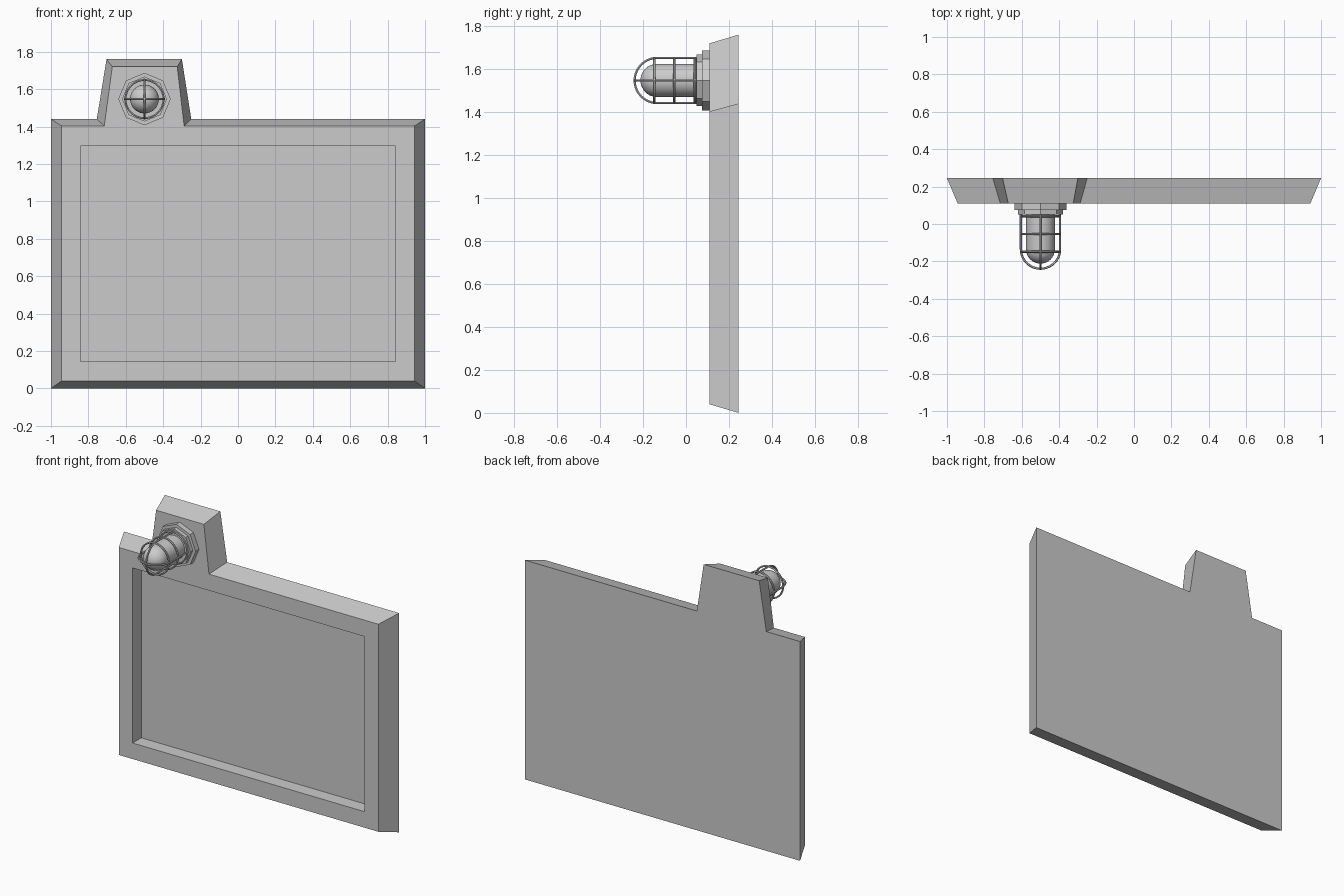
import bpy, bmesh
from math import pi, sin, cos
from mathutils import Matrix, Vector

if "Cube" in bpy.data.objects:
    bpy.data.objects.remove(bpy.data.objects["Cube"])

LX, LZ = -0.50, 1.547          # lamp axis
FRONT, FLOOR, BACK = 0.11, 0.20, 0.245


def add_mesh(name, bm):
    bmesh.ops.recalc_face_normals(bm, faces=bm.faces[:])
    mesh = bpy.data.meshes.new(name)
    bm.to_mesh(mesh)
    bm.free()
    ob = bpy.data.objects.new(name, mesh)
    bpy.context.collection.objects.link(ob)
    return ob


def smooth(ob):
    bpy.ops.object.select_all(action='DESELECT')
    ob.select_set(True)
    bpy.context.view_layer.objects.active = ob
    bpy.ops.object.shade_smooth_by_angle()


def loop(bm, pts, y):
    return [bm.verts.new((x, y, z)) for x, z in pts]


def walls(bm, a, b):
    n = len(a)
    for i in range(n):
        j = (i + 1) % n
        bm.faces.new((a[i], a[j], b[j], b[i]))


# Sign board: bevelled outline with a lamp tab and a recessed panel
back_pts = [(-1, 0), (1, 0), (1, 1.44), (-0.25, 1.44), (-0.30, 1.76),
            (-0.703, 1.76), (-0.755, 1.44), (-1, 1.44)]
front_pts = [(-0.943, 0.04), (0.943, 0.04), (0.943, 1.403), (-0.288, 1.403),
             (-0.325, 1.72), (-0.672, 1.72), (-0.715, 1.403), (-0.943, 1.403)]
panel_pts = [(-0.843, 0.145), (0.843, 0.145), (0.843, 1.295), (-0.843, 1.295)]
bm = bmesh.new()
back, front = loop(bm, back_pts, BACK), loop(bm, front_pts, FRONT)
rim, floor = loop(bm, panel_pts, FRONT), loop(bm, panel_pts, FLOOR)
walls(bm, back, front)
walls(bm, rim, floor)
bm.faces.new(back)
bm.faces.new(floor)
rim_edges = [bm.edges.get((l[i - 1], l[i])) for l in (front, rim) for i in range(len(l))]
bmesh.ops.triangle_fill(bm, edges=rim_edges, use_beauty=True, normal=(0, -1, 0))
add_mesh("sign_board", bm)


# Stepped octagonal lamp base
def octagon(name, r, y0, y1):
    bm = bmesh.new()
    place = Matrix.Translation((LX, (y0 + y1) / 2, LZ)) @ Matrix.Rotation(pi / 2, 4, 'X')
    bmesh.ops.create_cone(bm, cap_ends=True, segments=8, radius1=r, radius2=r,
                          depth=y1 - y0, matrix=place)
    add_mesh(name, bm)


octagon("lamp_base_plate", 0.14, 0.075, FRONT)
octagon("lamp_base_step", 0.12, 0.05, 0.075)

# Domed lamp glass, spun from a profile
R, DOME_Y = 0.077, -0.135
profile = [(R, 0.05)] + [(R * cos(i * pi / 16), DOME_Y - R * sin(i * pi / 16)) for i in range(9)]
bm = bmesh.new()
verts = [bm.verts.new((LX + r, y, LZ)) for r, y in profile]
edges = [bm.edges.new(p) for p in zip(verts, verts[1:])]
bmesh.ops.spin(bm, geom=verts + edges, cent=(LX, 0, LZ), axis=(0, 1, 0),
               angle=2 * pi, steps=32)
bmesh.ops.remove_doubles(bm, verts=bm.verts[:], dist=0.0001)
smooth(add_mesh("lamp_glass", bm))


# Wire guard: two hoops over the dome and three rings around the glass
def wire(name, pts, cyclic=False):
    cu = bpy.data.curves.new(name, 'CURVE')
    cu.dimensions = '3D'
    cu.bevel_depth = 0.006
    cu.bevel_resolution = 1
    cu.use_fill_caps = True
    sp = cu.splines.new('POLY')
    sp.points.add(len(pts) - 1)
    for p, co in zip(sp.points, pts):
        p.co = (*co, 1)
    sp.use_cyclic_u = cyclic
    ob = bpy.data.objects.new(name, cu)
    bpy.context.collection.objects.link(ob)
    bpy.ops.object.select_all(action='DESELECT')
    ob.select_set(True)
    bpy.context.view_layer.objects.active = ob
    bpy.ops.object.convert(target='MESH')
    smooth(bpy.context.view_layer.objects.active)


G, ARC_Y = 0.105, -0.134
hoop = [(G, 0.06)] + [(G * cos(i * pi / 20), ARC_Y - G * sin(i * pi / 20)) for i in range(21)] + [(-G, 0.06)]
wire("guard_hoop_flat", [(LX + r, y, LZ) for r, y in hoop])
wire("guard_hoop_upright", [(LX, y, LZ + r) for r, y in hoop])
for k, y in enumerate((-0.148, -0.054, 0.042)):
    wire(f"guard_ring_{k + 1}", [(LX + 0.102 * cos(i * pi / 16), y, LZ + 0.102 * sin(i * pi / 16))
                                 for i in range(32)], True)
